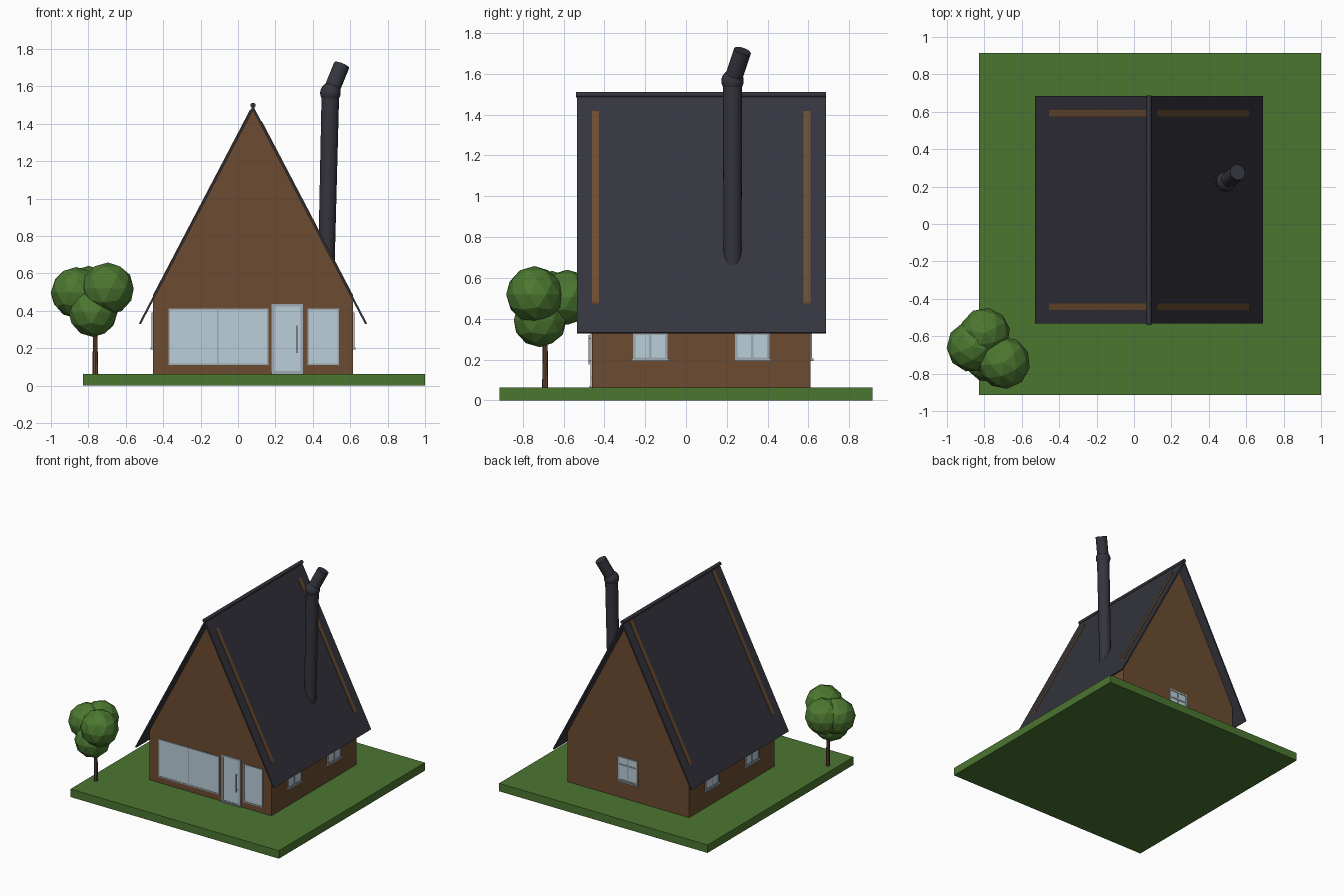
import bpy, bmesh, math
from mathutils import Vector, Matrix

if "Cube" in bpy.data.objects:
    bpy.data.objects.remove(bpy.data.objects["Cube"])


def mat(name, r, g, b):
    m = bpy.data.materials.new(name)
    lin = [((c / 255 + 0.055) / 1.055) ** 2.4 for c in (r, g, b)]
    m.diffuse_color = (*lin, 1)
    m.use_nodes = True
    m.node_tree.nodes["Principled BSDF"].inputs["Base Color"].default_value = m.diffuse_color
    return m


GRASS = mat("grass green", 75, 118, 48)
LEAF = mat("leaf green", 76, 120, 48)
WOOD = mat("brown wood", 108, 76, 49)
BARK = mat("bark brown", 104, 72, 52)
ROOF = mat("dark slate", 52, 52, 61)
GLASS = mat("pale glass", 186, 207, 217)
FRAME = mat("grey frame", 160, 171, 180)

CX, Y0, Y1, G = 0.08, -0.46, 0.61, 0.063    # house centre, wall planes, ground top


def finish(name, bm, material, matrix=Matrix(), smooth=False):
    bmesh.ops.recalc_face_normals(bm, faces=bm.faces)
    me = bpy.data.meshes.new(name)
    bm.to_mesh(me)
    bm.free()
    me.materials.append(material)
    ob = bpy.data.objects.new(name, me)
    ob.matrix_world = matrix
    bpy.context.collection.objects.link(ob)
    if smooth:
        bpy.ops.object.select_all(action='DESELECT')
        bpy.context.view_layer.objects.active = ob
        ob.select_set(True)
        bpy.ops.object.shade_smooth_by_angle(angle=math.radians(40))
    return ob


def boxes(name, spans, material, matrix=Matrix()):
    """One object out of several boxes given as (x0, x1, y0, y1, z0, z1)."""
    bm = bmesh.new()
    for x0, x1, y0, y1, z0, z1 in spans:
        m = Matrix.Translation(((x0 + x1) / 2, (y0 + y1) / 2, (z0 + z1) / 2))
        bmesh.ops.create_cube(bm, size=1, matrix=m @ Matrix.Diagonal((x1 - x0, y1 - y0, z1 - z0, 1)))
    return finish(name, bm, material, matrix)


def prism(name, pts, y0, y1, material):
    """Extrude an (x, z) profile along y."""
    bm = bmesh.new()
    f = bm.faces.new([bm.verts.new((x, y0, z)) for x, z in pts])
    r = bmesh.ops.extrude_face_region(bm, geom=[f])
    bmesh.ops.translate(bm, vec=(0, y1 - y0, 0),
                        verts=[v for v in r["geom"] if isinstance(v, bmesh.types.BMVert)])
    return finish(name, bm, material)


def tube(name, a, b, r0, r1, material, sides=24):
    a, b = Vector(a), Vector(b)
    bm = bmesh.new()
    m = Matrix.Translation((a + b) / 2) @ (b - a).to_track_quat('Z', 'Y').to_matrix().to_4x4()
    bmesh.ops.create_cone(bm, cap_ends=True, segments=sides, radius1=r0, radius2=r1,
                          depth=(b - a).length, matrix=m)
    return finish(name, bm, material, smooth=True)


def window(name, x0, x1, z0, z1, matrix, bars_x=(), bars_z=(), w=0.008, sill=False):
    """Glass plate, frame and bars on a wall that faces local -y."""
    d, h = -0.007, w / 2
    boxes(name + "_glass", [(x0, x1, -0.003, 0.002, z0, z1)], GLASS, matrix)
    parts = [(x0, x0 + w, d, 0, z0, z1), (x1 - w, x1, d, 0, z0, z1),
             (x0, x1, d, 0, z0, z0 + w), (x0, x1, d, 0, z1 - w, z1)]
    parts += [(x - h, x + h, d, 0, z0, z1) for x in bars_x]
    parts += [(x0, x1, d, 0, z - h, z + h) for z in bars_z]
    if sill:
        parts.append((x0 - 0.006, x1 + 0.006, -0.014, 0, z0 - 0.006, z0 + 0.006))
    boxes(name + "_frame", parts, FRAME, matrix)


# Lawn and house body
boxes("lawn", [(-0.83, 1.0, -0.915, 0.915, 0, G)], GRASS)
HW = 0.535
prism("house_walls", [(CX - HW, G - 0.005), (CX + HW, G - 0.005), (CX + HW, 0.465),
                      (CX, 1.478), (CX - HW, 0.465)], Y0, Y1, WOOD)

# Roof: thin folded sheet with a round ridge cap
AP, EAVE, RW = 1.497, 0.332, 0.61
T = 0.026
prism("roof", [(CX + RW, EAVE), (CX, AP), (CX - RW, EAVE), (CX - RW + 0.01, EAVE - 0.004),
               (CX, AP - T), (CX + RW - 0.01, EAVE - 0.004)], -0.533, 0.685, ROOF)
tube("ridge_cap", (CX, -0.54, 1.498), (CX, 0.687, 1.498), 0.014, 0.014, ROOF, 16)

# Wooden strips lying on both roof slopes
SL = (AP - EAVE) / RW
for side, tag, near in ((1, "right", 0.046), (-1, "left", 0.012)):
    for y0, tag2 in ((Y0, "front"), (Y1 - 0.034, "back")):
        prof = [(CX + side * u, AP - SL * u + dz)
                for u, dz in ((near, -0.01), (HW, -0.01), (HW, 0.008), (near, 0.008))]
        prism(f"roof_strip_{tag}_{tag2}", prof, y0, y0 + 0.034, WOOD)

# Chimney pipe with a bent top
ELBOW = (0.494, 0.228, 1.565)
tube("chimney_pipe", (0.472, 0.228, 0.62), ELBOW, 0.044, 0.047, ROOF)
tube("chimney_top", ELBOW, (0.554, 0.277, 1.712), 0.043, 0.043, ROOF)
bm = bmesh.new()
bmesh.ops.create_uvsphere(bm, u_segments=24, v_segments=12, radius=0.055,
                          matrix=Matrix.Translation(ELBOW))
finish("chimney_elbow", bm, ROOF, smooth=True)

# Front glazing and door
front = Matrix.Translation((0, Y0, 0))
window("wide_window", -0.372, 0.162, 0.11, 0.413, front, bars_x=(-0.108,))
window("narrow_window", 0.372, 0.54, 0.11, 0.413, front)
window("door", 0.18, 0.348, G, 0.437, front, w=0.015)
boxes("door_handle", [(0.313, 0.319, -0.018, -0.012, 0.175, 0.32),
                      (0.313, 0.319, -0.014, 0, 0.19, 0.196),
                      (0.313, 0.319, -0.014, 0, 0.3, 0.306)], FRAME, front)
boxes("door_step", [(0.178, 0.35, -0.012, 0, G, G + 0.008)], FRAME, front)

# Small four-pane windows: two per side wall, one at the back
small = [("back_window", CX, Y1, math.pi)]
for i, y in enumerate((-0.175, 0.325), 1):
    small += [(f"right_window_{i}", CX + HW, y, math.pi / 2),
              (f"left_window_{i}", CX - HW, y, -math.pi / 2)]
for name, x, y, ang in small:
    window(name, -0.085, 0.085, 0.198, 0.39,
           Matrix.Translation((x, y, 0)) @ Matrix.Rotation(ang, 4, 'Z'),
           bars_x=(0,), bars_z=(0.325,), w=0.012, sill=True)

# Tree: trunk and four faceted leaf balls
tube("tree_trunk", (-0.762, -0.69, G - 0.005), (-0.765, -0.69, 0.36), 0.015, 0.011, BARK, 8)
for i, (x, y, z, r) in enumerate(((-0.865, -0.655, 0.497, 0.137), (-0.695, -0.742, 0.518, 0.14),
                                  (-0.797, -0.583, 0.505, 0.135), (-0.775, -0.715, 0.392, 0.132)), 1):
    bm = bmesh.new()
    bmesh.ops.create_icosphere(bm, subdivisions=2, radius=r,
                               matrix=Matrix.Translation((x, y, z)) @ Matrix.Rotation(i, 4, 'Z'))
    finish(f"tree_leaves_{i}", bm, LEAF)
